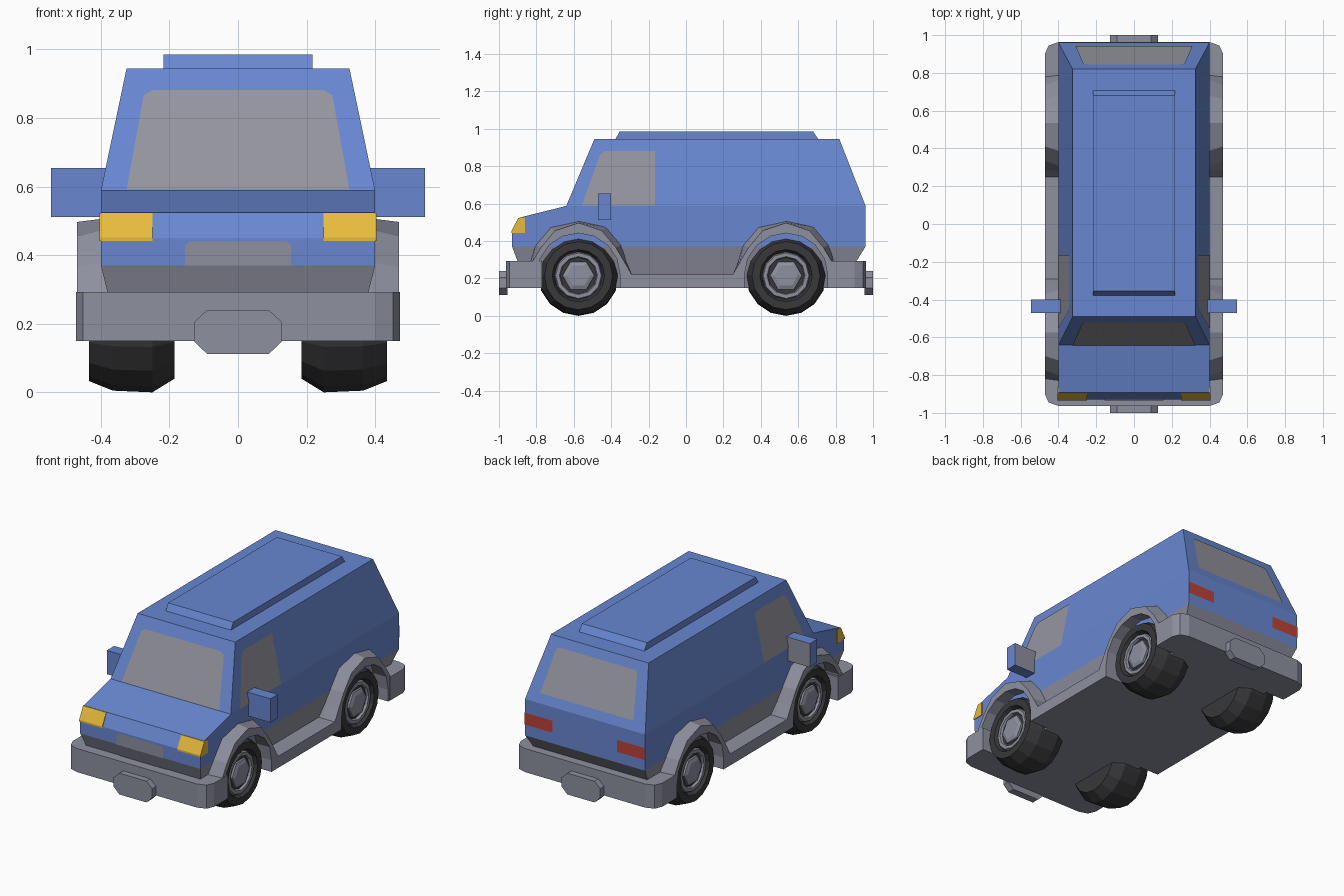
import bpy, bmesh, math
from mathutils import Vector

if "Cube" in bpy.data.objects:
    bpy.data.objects.remove(bpy.data.objects["Cube"])


def mat(name, col):
    m = bpy.data.materials.new(name)
    m.diffuse_color = (*col, 1)
    m.use_nodes = True
    m.node_tree.nodes["Principled BSDF"].inputs["Base Color"].default_value = m.diffuse_color
    return m


BLUE = mat("blue paint", (.14, .245, .64))
GREY = mat("grey plastic", (.27, .28, .345))
GLASS = mat("grey glass", (.30, .30, .345))
BLACK = mat("black rubber", (.04, .04, .044))
YELLOW = mat("yellow lamp", (.80, .50, .045))
RED = mat("red lamp", (.50, .055, .04))


def finish(name, bm, mats):
    me = bpy.data.meshes.new(name)
    bm.to_mesh(me)
    bm.free()
    for m in mats:
        me.materials.append(m)
    ob = bpy.data.objects.new(name, me)
    bpy.context.collection.objects.link(ob)
    return ob


def loft(name, loops, mats, rule=None):
    """Bridge equal-length loops of points and cap both ends."""
    bm = bmesh.new()
    rows = [[bm.verts.new(p) for p in lp] for lp in loops]
    n = len(rows[0])
    for a, b in zip(rows, rows[1:]):
        for i in range(n):
            j = (i + 1) % n
            bm.faces.new((a[i], a[j], b[j], b[i]))
    bm.faces.new(rows[0][::-1])
    bm.faces.new(rows[-1])
    bmesh.ops.recalc_face_normals(bm, faces=bm.faces)
    if rule:
        for f in bm.faces:
            f.material_index = rule(f)
    return finish(name, bm, mats)


def plate(name, pts, out, m):
    """Single thin panel, lifted slightly off the surface and facing 'out'."""
    bm = bmesh.new()
    f = bm.faces.new([bm.verts.new(p) for p in pts])
    f.normal_update()
    if f.normal.dot(Vector(out)) < 0:
        f.normal_flip()
        f.normal_update()
    bmesh.ops.translate(bm, verts=bm.verts, vec=f.normal * .004)
    return finish(name, bm, [m])


def box(name, x, y, z, mats, rule=None):
    loops = [[(x[0], y[0], h), (x[1], y[0], h), (x[1], y[1], h), (x[0], y[1], h)] for h in z]
    return loft(name, loops, mats, rule)


# Body: stacked rectangles (height, half width, front, back)
RINGS = [(.15, .345, -.86, .86), (.29, .38, -.90, .91), (.37, .40, -.93, .96),
         (.45, .40, -.93, .96), (.524, .40, -.893, .96), (.588, .40, -.64, .96),
         (.945, .325, -.49, .82)]
loft("body", [[(-w, f, z), (w, f, z), (w, b, z), (-w, b, z)] for z, w, f, b in RINGS],
     [BLUE, GREY], lambda f: int(f.calc_center_median().z < .36))

# Roof panel
loft("roof_panel", [[(-.217, a, z), (.217, a, z), (.217, b, z), (-.217, b, z)]
                    for z, a, b in ((.94, -.38, .71), (.985, -.355, .68))], [BLUE])


def at(z, col):
    """Body ring value interpolated at height z."""
    for r, s in zip(RINGS, RINGS[1:]):
        if z <= s[0]:
            return r[col] + (s[col] - r[col]) * (z - r[0]) / (s[0] - r[0])


# Windows
def symmetric(half, col):
    pts = half + [(-x, z) for x, z in reversed(half)]
    return [(x, at(z, col), z) for x, z in pts]


plate("windshield", symmetric([(.325, .59), (.275, .865), (.25, .88)], 2), (0, -1, 0), GLASS)
plate("rear_window", symmetric([(.31, .64), (.27, .88), (.255, .892)], 3), (0, 1, 0), GLASS)
for s in (1, -1):
    side = [(-.556, .59), (-.475, .82), (-.46, .86), (-.435, .88), (-.165, .88), (-.165, .59)]
    plate("side_window", [(s * at(z, 1), y, z) for y, z in side], (s, 0, 0), GLASS)

# Front grille: upper panel on the nose, lower panel on the sloped skirt
plate("grille_upper", symmetric([(.155, .37), (.155, .43), (.14, .44)], 2), (0, -1, 0), GREY)
plate("grille_lower", symmetric([(.155, .29), (.155, .37)], 2), (0, -1, 0), GREY)

for s in (1, -1):
    # Headlights wrap round the corner
    lamp = [(-.934, .442), (-.934, .452), (-.897, .523), (-.862, .523), (-.862, .442)]
    loft("headlight", [[(s * x, y, z) for y, z in lamp] for x in (.25, .404)], [YELLOW])
    # Tail lights
    plate("tail_light", [(s * x, .96, z) for x, z in
                         ((.215, .436), (.4, .436), (.4, .508), (.215, .508))], (0, 1, 0), RED)
    # Door mirrors with grey rear face
    box("door_mirror", sorted((s * .385, s * .545)), (-.47, -.40), (.512, .655), [BLUE, GREY],
        lambda f: int(f.normal.y > .9))
    # Sills
    box("sill", sorted((s * .33, s * .47)), (-.30, .26), (.15, .22), [GREY])

# Bumpers and their octagonal centre blocks
for s in (1, -1):
    half = [(.472, .77), (.472, .90), (.452, .945), (.40, .963)]
    plan = half + [(-x, y) for x, y in reversed(half)]
    loft("bumper", [[(x, s * y, z) for x, y in plan] for z in (.15, .292)], [GREY])
    octagon = [(.128, .148), (.128, .205), (.09, .24), (-.09, .24),
               (-.128, .205), (-.128, .148), (-.09, .112), (.09, .112)]
    loft("bumper_block", [[(x, s * y, z) for x, z in octagon] for y in (.955, 1.0)], [GREY])


# Wheel arches
def arch_loop(x, c, half):
    outer = half + [(-d, z) for d, z in reversed(half[:-1])]
    inner = [(-.222, .15)]
    for i in range(9):
        a = math.pi * (1 - i / 8)
        inner.append((.222 * math.cos(a), .22 + .222 * math.sin(a)))
    inner.append((.222, .15))
    return [(x, c + d, z) for d, z in outer + inner]


ARCH_IN = [(.285, .15), (.285, .22), (.255, .29), (.23, .38), (.15, .475), (0, .507)]
ARCH_OUT = [(.285, .15), (.285, .22), (.245, .29), (.20, .365), (.125, .455), (0, .497)]

# Wheels: lathe profile (x, radius) with tyre first, then rim
TYRE = [(.185, .10), (.185, .175), (.25, .215), (.365, .21), (.435, .182), (.435, .14), (.41, .127)]
RIM = [(.405, .13), (.424, .122), (.424, .102), (.405, .095)]
CAP = [(.40, .087), (.422, .085), (.43, .062)]


def ring(s, c, x, r, n, turn=0):
    return [(s * x, c + r * math.cos(turn + math.tau * i / n),
             .215 + r * math.sin(turn + math.tau * i / n)) for i in range(n)]


for c in (-.575, .535):
    for s in (1, -1):
        loft("wheel_arch", [arch_loop(s * .34, c, ARCH_IN), arch_loop(s * .39, c, ARCH_IN),
                            arch_loop(s * .47, c, ARCH_OUT)], [GREY])
        loft("tyre", [ring(s, c, x, r, 16, math.pi / 16 * 8) for x, r in TYRE], [BLACK])
        loft("rim", [ring(s, c, x, r, 12) for x, r in RIM], [GREY])
        loft("hub_cap", [ring(s, c, x, r, 6) for x, r in CAP], [GREY])
